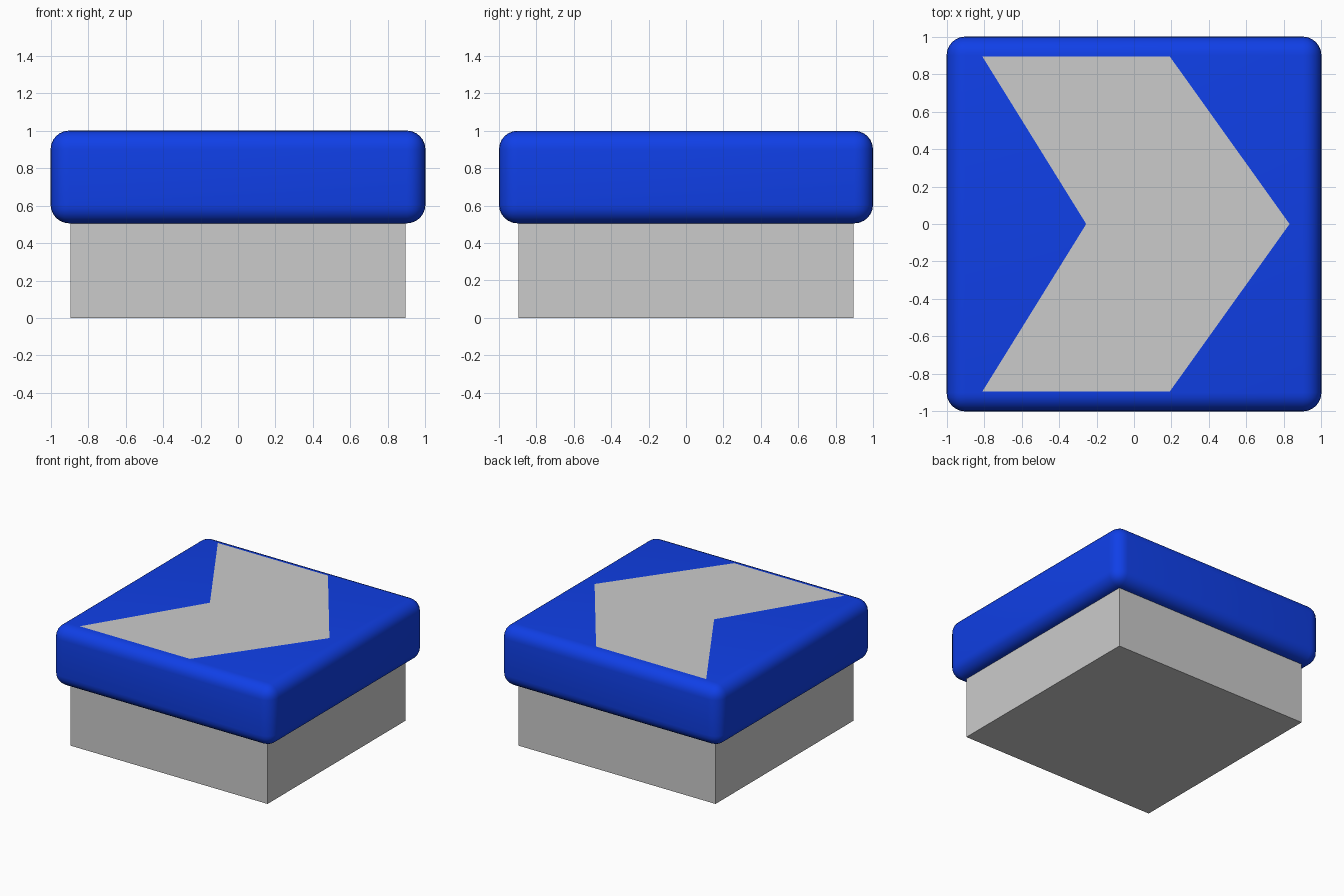
import bpy, bmesh
from mathutils import Vector

if "Cube" in bpy.data.objects:
    bpy.data.objects.remove(bpy.data.objects["Cube"])


def box(name, half, z0, z1):
    """Axis-aligned box, square in plan, between two heights."""
    me = bpy.data.meshes.new(name)
    bm = bmesh.new()
    bmesh.ops.create_cube(bm, size=1)
    bmesh.ops.scale(bm, vec=Vector((2 * half, 2 * half, z1 - z0)), verts=bm.verts)
    bmesh.ops.translate(bm, vec=Vector((0, 0, (z0 + z1) / 2)), verts=bm.verts)
    bm.to_mesh(me)
    bm.free()
    ob = bpy.data.objects.new(name, me)
    bpy.context.collection.objects.link(ob)
    return ob


blue = bpy.data.materials.new("blue")
blue.diffuse_color = (0.005, 0.05, 0.8, 1)
blue.use_nodes = True
blue.node_tree.nodes["Principled BSDF"].inputs["Base Color"].default_value = blue.diffuse_color

# Square grey base
box("base", 0.895, 0.0, 0.505)

# Rounded blue cap
cap = box("cap", 1.0, 0.505, 1.0)
cap.data.materials.append(blue)
bevel = cap.modifiers.new("rounded_edges", 'BEVEL')
bevel.width = 0.1
bevel.segments = 6
bpy.context.view_layer.objects.active = cap
cap.select_set(True)
bpy.ops.object.modifier_apply(modifier=bevel.name)
bpy.ops.object.shade_smooth_by_angle()

# Flat grey chevron lying on the cap, pointing to +x
outline = [(-0.81, -0.895), (0.19, -0.895), (0.83, 0),
           (0.19, 0.895), (-0.81, 0.895), (-0.255, 0)]
me = bpy.data.meshes.new("chevron")
bm = bmesh.new()
bm.faces.new([bm.verts.new((x, y, 1.002)) for x, y in outline])
bm.normal_update()
bm.to_mesh(me)
bm.free()
bpy.context.collection.objects.link(bpy.data.objects.new("chevron", me))
